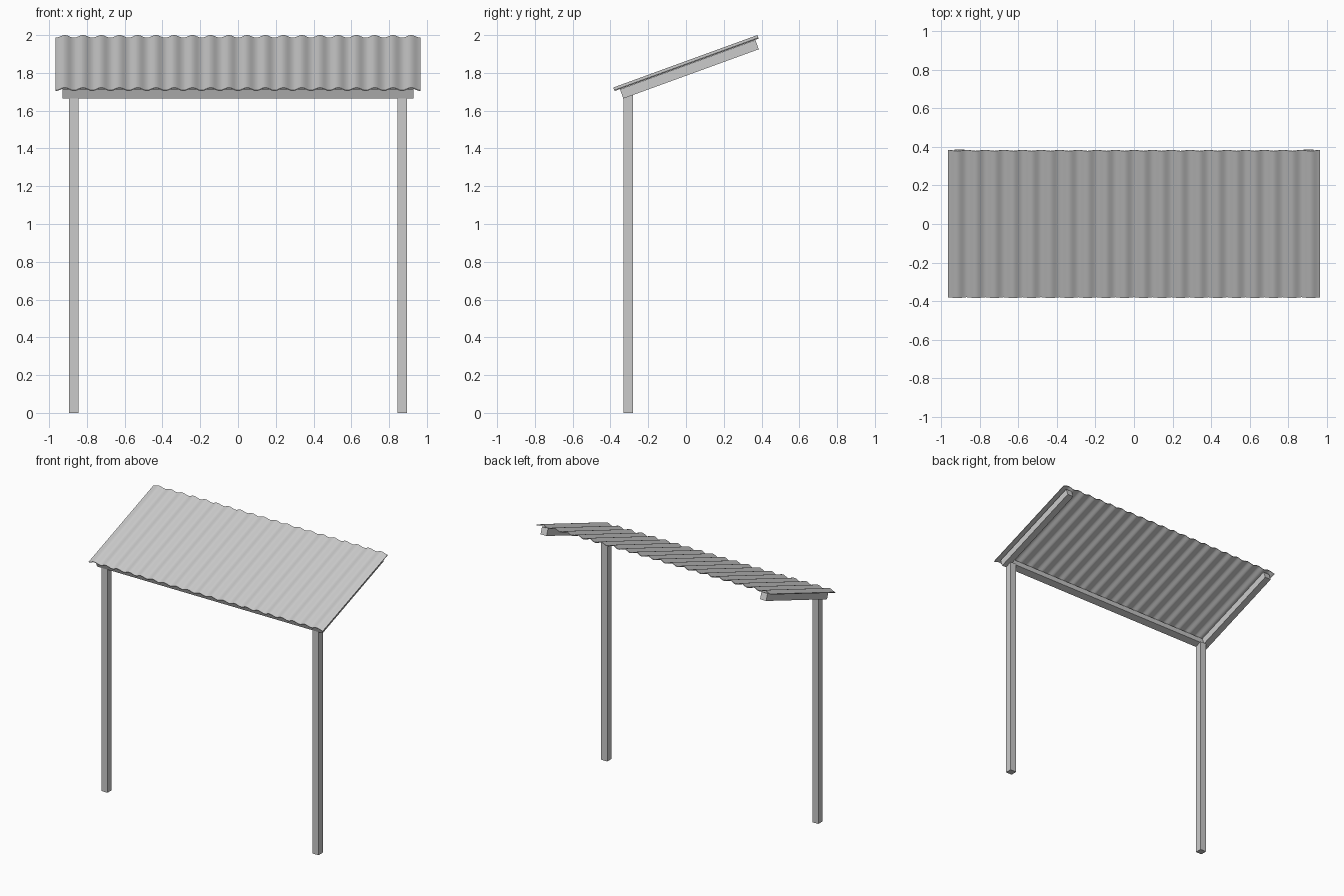
import bpy, math
from mathutils import Matrix, Vector

if "Cube" in bpy.data.objects:
    bpy.data.objects.remove(bpy.data.objects["Cube"])

# Roof frame: u runs up the slope, w is normal to it
TILT = Matrix.Translation((0, 0, 1.852)) @ Matrix.Rotation(math.radians(20), 4, 'X')


def mesh_object(name, verts, faces):
    me = bpy.data.meshes.new(name)
    me.from_pydata(verts, [], faces)
    me.update()
    ob = bpy.data.objects.new(name, me)
    bpy.context.collection.objects.link(ob)
    return ob


def box(name, x, y, z, mat=Matrix()):
    verts = [mat @ Vector((a, b, c)) for a in x for b in y for c in z]
    faces = [(0, 1, 3, 2), (4, 6, 7, 5), (0, 4, 5, 1),
             (2, 3, 7, 6), (0, 2, 6, 4), (1, 5, 7, 3)]
    return mesh_object(name, verts, faces)


# Corrugated roof sheet: closed wave profile extruded up the slope
WAVES, STEPS, HALF, AMP, THICK = 20, 10, 0.965, 0.0075, 0.005
n = WAVES * STEPS
xs = [-HALF + 2 * HALF * i / n for i in range(n + 1)]
wave = [(x, -AMP * math.cos(2 * math.pi * i / STEPS)) for i, x in enumerate(xs)]
loop = [(x, w + THICK / 2) for x, w in wave] + [(x, w - THICK / 2) for x, w in reversed(wave)]
m = len(loop)
verts = [TILT @ Vector((x, u, w)) for u in (-0.406, 0.406) for x, w in loop]
faces = [(i, m + i, m + (i + 1) % m, (i + 1) % m) for i in range(m)]
for i in range(n):
    a, b, c, d = i, i + 1, m - 2 - i, m - 1 - i
    faces += [(d, c, b, a), (m + a, m + b, m + c, m + d)]
roof = mesh_object("corrugated_roof", verts, [f[::-1] for f in faces])
bpy.context.view_layer.objects.active = roof
roof.select_set(True)
bpy.ops.object.shade_smooth_by_angle(angle=math.radians(40))

# Front beam between the rafters
box("front_beam", (-0.88, 0.88), (-0.376, -0.326), (-0.063, -0.011), TILT)

# Side rafters and posts
for side, s in (("left", -1), ("right", 1)):
    box(side + "_rafter", sorted((s * 0.88, s * 0.93)), (-0.376, 0.387), (-0.063, -0.011), TILT)
    box(side + "_post", sorted((s * 0.845, s * 0.895)), (-0.33, -0.28), (0, 1.685))
